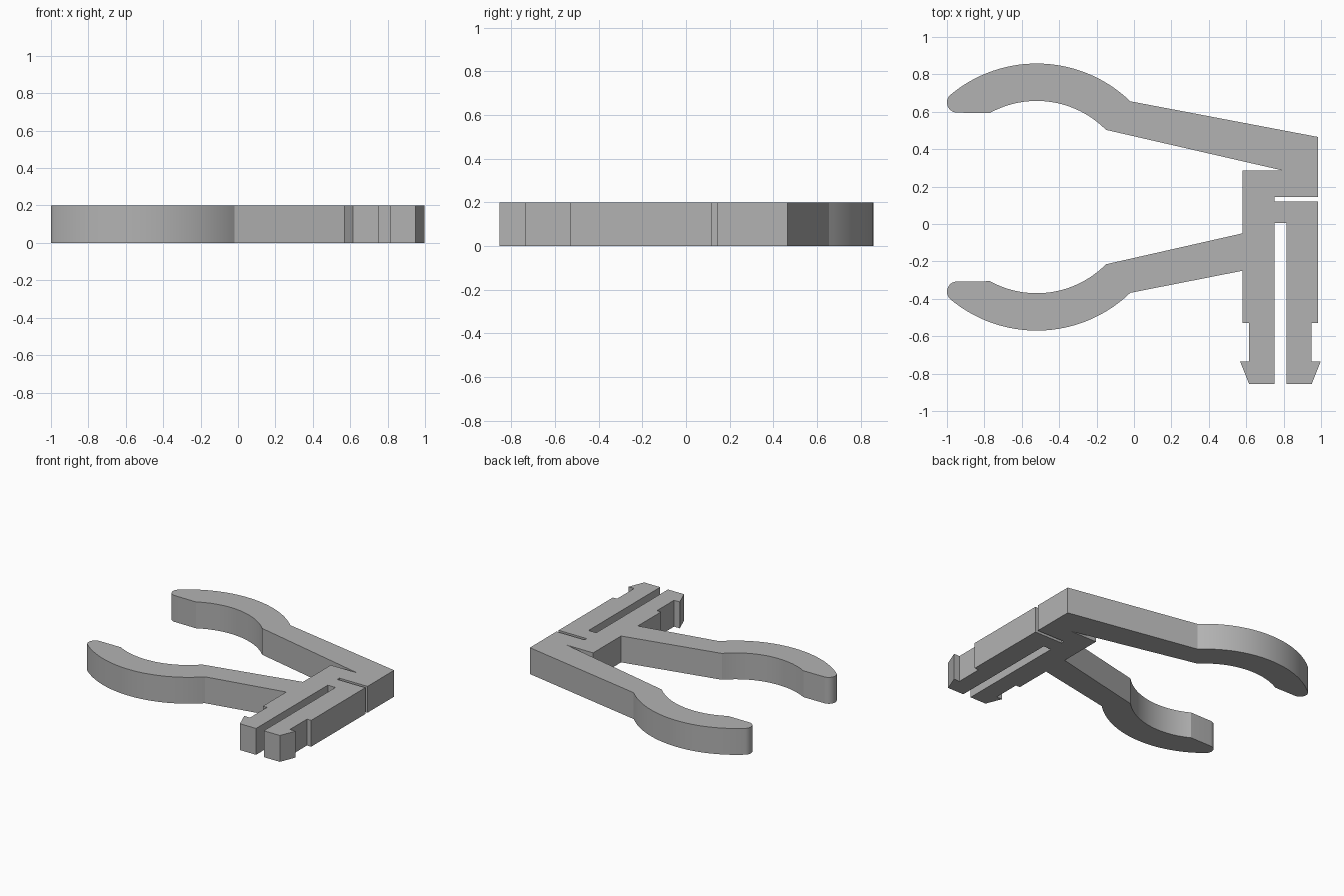
import bpy
import bmesh
from math import acos, atan2, cos, sin, pi, radians

HEIGHT = 0.2
JAW_X, OUTER_R, INNER_R = -0.52, 0.72, 0.52
TIP_X, TIP_R = -0.945, 0.055
PRONG_MID = 0.7825

cube = bpy.data.objects.get("Cube")
if cube:
    bpy.data.objects.remove(cube, do_unlink=True)


def arc(cx, cy, r, start, end, steps):
    return [(cx + r * cos(start + (end - start) * i / steps),
             cy + r * sin(start + (end - start) * i / steps))
            for i in range(steps + 1)]


def jaw(cy, side):
    """Curved jaw with a rounded tip, from outer to inner arm corner."""
    rise = 0.512
    lean = atan2(rise, TIP_X - JAW_X)
    outer = arc(JAW_X, 0, OUTER_R, acos(0.5 / OUTER_R), lean, 36)
    tip = arc(TIP_X, rise, TIP_R, lean, 1.5 * pi, 14)
    inner = arc(JAW_X, 0, INNER_R, acos(-0.25 / INNER_R), acos(0.37 / INNER_R), 32)
    return [(x, cy + side * y) for x, y in outer + tip[1:] + inner]


def mirrored(points):
    return [(2 * PRONG_MID - x, y) for x, y in reversed(points)]


# Barbed snap prong, from shoulder round to the root of the central gap
prong = [(0.58, -0.53), (0.615, -0.53), (0.615, -0.735), (0.567, -0.735),
         (0.615, -0.855), (0.75, -0.855), (0.75, 0.005)]

# Complete clip outline: upper arm, block, lower arm, prongs, side slot
outline = [(0.985, 0.465)]
outline += jaw(0.138, 1)
outline += [(0.8, 0.285), (0.58, 0.285), (0.58, -0.05)]
outline += reversed(jaw(0.150, -1))
outline += [(0.58, -0.25)]
outline += prong + mirrored(prong)
outline += [(0.985, 0.12), (0.75, 0.12), (0.75, 0.145), (0.985, 0.145)]

# Extrude the outline into a flat plate
bm = bmesh.new()
base = bm.faces.new([bm.verts.new((x, y, 0)) for x, y in outline])
top = bmesh.ops.extrude_face_region(bm, geom=[base], use_keep_orig=True)["geom"]
bmesh.ops.translate(bm, vec=(0, 0, HEIGHT),
                    verts=[v for v in top if isinstance(v, bmesh.types.BMVert)])
bmesh.ops.recalc_face_normals(bm, faces=bm.faces)
# Triangulate the concave caps cleanly
bmesh.ops.triangulate(bm, faces=[f for f in bm.faces if len(f.verts) > 4])
mesh = bpy.data.meshes.new("spring_clip")
bm.to_mesh(mesh)
bm.free()

clip = bpy.data.objects.new("spring_clip", mesh)
bpy.context.collection.objects.link(clip)

# Plain grey plastic
grey = bpy.data.materials.new("grey_plastic")
grey.use_nodes = True
colour = (0.45, 0.45, 0.45, 1)
grey.diffuse_color = colour
grey.node_tree.nodes["Principled BSDF"].inputs["Base Color"].default_value = colour
mesh.materials.append(grey)

# Smooth jaws, crisp corners
bpy.ops.object.select_all(action="DESELECT")
clip.select_set(True)
bpy.context.view_layer.objects.active = clip
bpy.ops.object.shade_smooth_by_angle(angle=radians(25))
